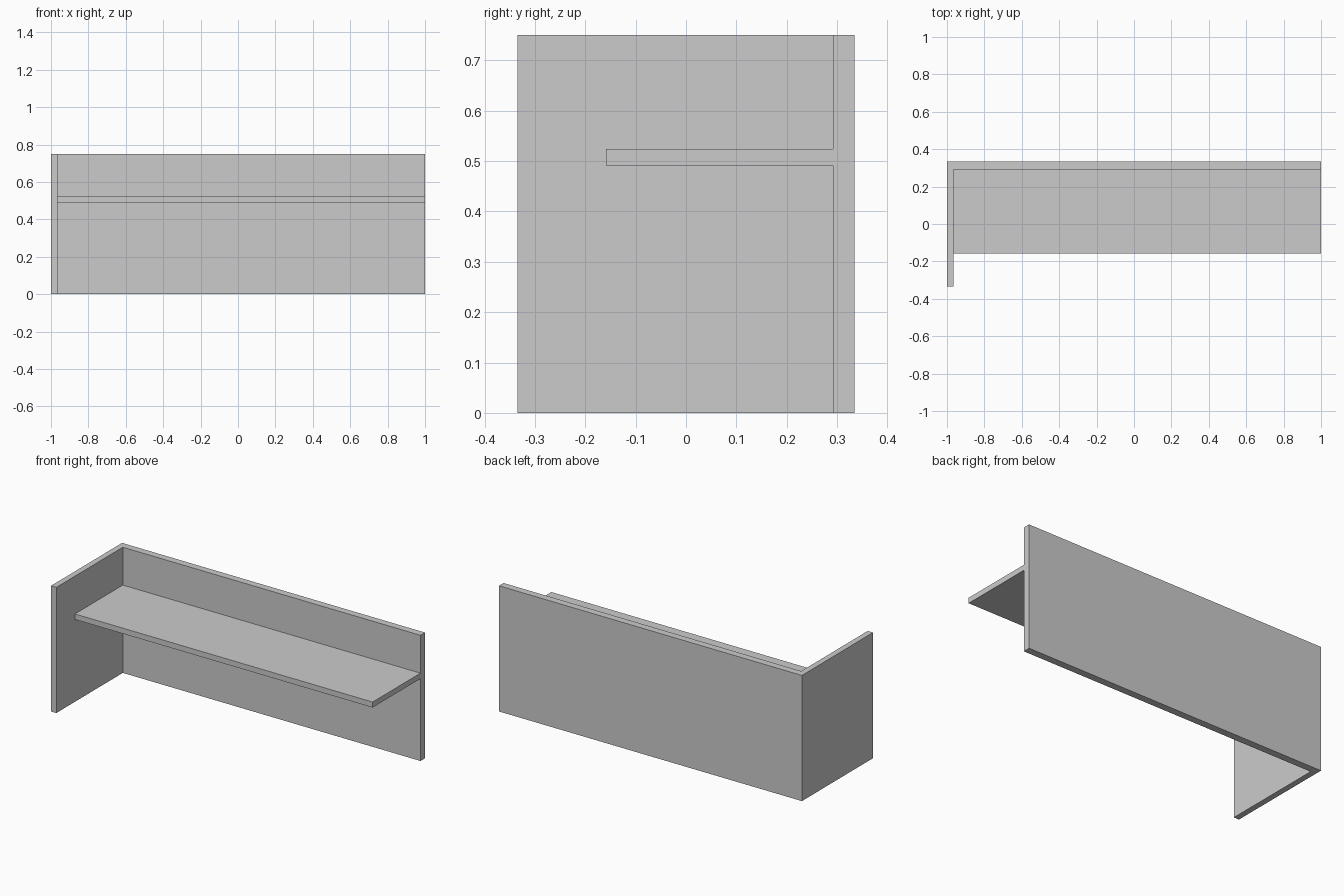
import bpy, bmesh

if "Cube" in bpy.data.objects:
    bpy.data.objects.remove(bpy.data.objects["Cube"])


def extrude_profile(name, points, z0, z1):
    """Closed prism from an XY outline, between two heights."""
    bm = bmesh.new()
    face = bm.faces.new([bm.verts.new((x, y, z0)) for x, y in points])
    top = bmesh.ops.extrude_face_region(bm, geom=[face], use_keep_orig=True)["geom"]
    moved = [v for v in top if isinstance(v, bmesh.types.BMVert)]
    bmesh.ops.translate(bm, verts=moved, vec=(0, 0, z1 - z0))
    bmesh.ops.recalc_face_normals(bm, faces=bm.faces)
    mesh = bpy.data.meshes.new(name)
    bm.to_mesh(mesh)
    bm.free()
    obj = bpy.data.objects.new(name, mesh)
    bpy.context.collection.objects.link(obj)
    return obj


LEFT, RIGHT, HALF_DEPTH, HEIGHT = -1.0, 1.0, 0.335, 0.75
SIDE_INNER, BACK_INNER = -0.965, 0.292

# Back panel and left side panel, one continuous L-shaped wall
extrude_profile("back_and_side_panel", [
    (LEFT, -HALF_DEPTH), (SIDE_INNER, -HALF_DEPTH), (SIDE_INNER, BACK_INNER),
    (RIGHT, BACK_INNER), (RIGHT, HALF_DEPTH), (LEFT, HALF_DEPTH)], 0.0, HEIGHT)

# Shelf, fitted into the inner corner
extrude_profile("shelf", [
    (SIDE_INNER, -0.159), (RIGHT, -0.159),
    (RIGHT, BACK_INNER), (SIDE_INNER, BACK_INNER)], 0.491, 0.524)
